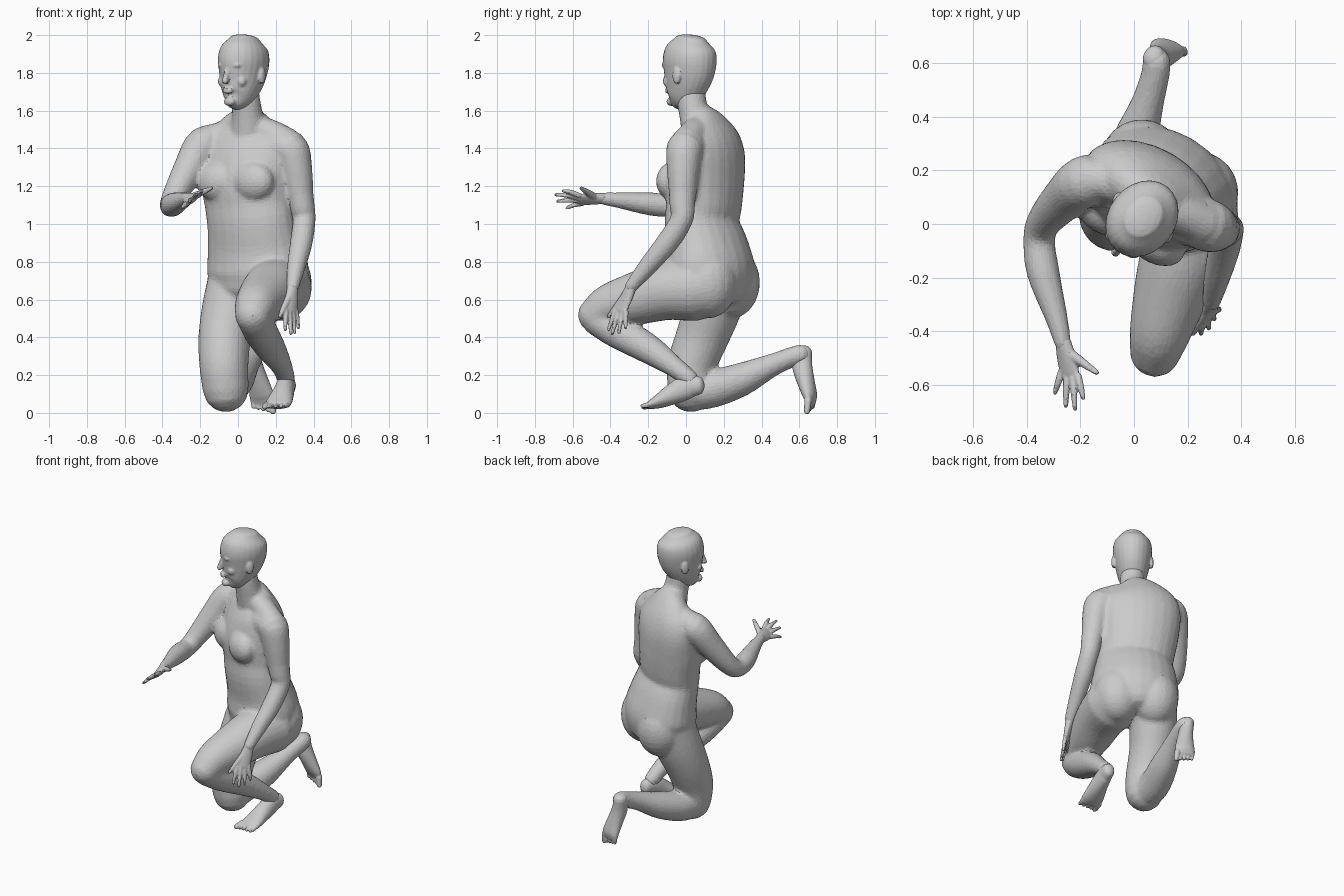
import bpy, bmesh, math
from mathutils import Vector, Matrix

if "Cube" in bpy.data.objects:
    bpy.data.objects.remove(bpy.data.objects["Cube"], do_unlink=True)

skin = bpy.data.materials.new("plain_grey")
skin.use_nodes = True
GREY = (0.6, 0.6, 0.6, 1)
skin.diffuse_color = GREY
skin.node_tree.nodes["Principled BSDF"].inputs["Base Color"].default_value = GREY

SIDES, STEPS = 24, 4


def loft(bm, stations, side=(1, 0, 0), cap=1.0):
    """Smooth tube through stations (x, y, z, half width[, half depth]) with rounded ends."""
    pts = [Vector((*s, s[3]) if len(s) == 4 else s) for s in stations]
    padded = [pts[0] * 2 - pts[1]] + pts + [pts[-1] * 2 - pts[-2]]
    path = []
    for a, b, c, d in zip(padded, padded[1:], padded[2:], padded[3:]):
        for k in range(STEPS):
            t = k / STEPS
            path.append((b * 2 + (c - a) * t + (a * 2 - b * 5 + c * 4 - d) * t ** 2
                         + (b * 3 - a - c * 3 + d) * t ** 3) * 0.5)
    path.append(pts[-1])
    centres = [Vector(p[:3]) for p in path]
    rings = []
    last = len(path) - 1
    for i, p in enumerate(path):
        tangent = (centres[min(i + 1, last)] - centres[max(i - 1, 0)]).normalized()
        rings.append((centres[i], tangent, p[3], p[4]))

    def end_cap(ring, sign):
        c, t, a, b = ring
        for angle in (math.radians(d) for d in (30, 55, 78)):
            shrink = math.cos(angle)
            yield c + t * sign * cap * min(a, b) * math.sin(angle), t, a * shrink, b * shrink

    rings = list(end_cap(rings[0], -1))[::-1] + rings + list(end_cap(rings[-1], 1))
    loops = []
    for c, t, a, b in rings:
        u = Vector(side)
        u = (u - t * u.dot(t)).normalized()
        v = t.cross(u)
        angles = [2 * math.pi * k / SIDES for k in range(SIDES)]
        loops.append([bm.verts.new(c + u * a * math.cos(q) + v * b * math.sin(q)) for q in angles])
    for lo, hi in zip(loops, loops[1:]):
        for k in range(SIDES):
            n = (k + 1) % SIDES
            bm.faces.new((lo[k], lo[n], hi[n], hi[k]))
    bm.faces.new(loops[0][::-1])
    bm.faces.new(loops[-1])


def place(centre, yaw, side, forward, z):
    """Point measured sideways and forward from a turned body centre."""
    offset = Matrix.Rotation(-yaw, 3, 'Z') @ Vector((side, -forward, 0))
    return Vector((centre[0] + offset.x, centre[1] + offset.y, z))


def blob(bm, position, yaw, size):
    matrix = (Matrix.Translation(position) @ Matrix.Rotation(-yaw, 4, 'Z')
              @ Matrix.Diagonal((*size, 1)))
    bmesh.ops.create_uvsphere(bm, u_segments=20, v_segments=14, radius=1, matrix=matrix)


def fuse(name, bm, voxel, smoothing, keep):
    """Melt the overlapping lofts into one faceted skin."""
    bmesh.ops.recalc_face_normals(bm, faces=bm.faces)
    mesh = bpy.data.meshes.new(name)
    bm.to_mesh(mesh)
    bm.free()
    obj = bpy.data.objects.new(name, mesh)
    bpy.context.collection.objects.link(obj)
    remesh = obj.modifiers.new("blend", 'REMESH')
    remesh.mode = 'VOXEL'
    remesh.voxel_size = voxel
    smooth = obj.modifiers.new("soften", 'SMOOTH')
    smooth.factor, smooth.iterations = 0.5, smoothing
    obj.modifiers.new("facets", 'DECIMATE').ratio = keep
    bpy.context.view_layer.update()
    evaluated = obj.evaluated_get(bpy.context.evaluated_depsgraph_get())
    result = bpy.data.meshes.new_from_object(evaluated)
    obj.modifiers.clear()
    obj.data = result
    result.name = name
    result.materials.clear()
    result.materials.append(skin)
    for face in result.polygons:
        face.use_smooth = False
        face.material_index = 0
    return obj


# Torso and neck, turned towards the right
TURN = math.radians(30)
across = place((0, 0), TURN, 1, 0, 0)
bm = bmesh.new()
loft(bm, [(.1, .13, .64, .255, .2), (.105, .13, .75, .285, .22), (.09, .115, .87, .27, .2),
          (.07, .085, 1, .25, .178), (.06, .095, 1.1, .25, .182), (.05, .1, 1.22, .262, .188),
          (.055, .115, 1.36, .27, .17), (.055, .115, 1.45, .245, .14), (.055, .1, 1.52, .17, .1),
          (.05, .065, 1.57, .095, .08)], across, cap=.4)
loft(bm, [(.06, .08, 1.48, .105), (.05, .045, 1.58, .082), (.04, .03, 1.66, .077),
          (.03, .03, 1.78, .07)], across)
for mirror in (-1, 1):
    blob(bm, place((.05, .1), TURN, .11 * mirror, .13, 1.225), TURN, (.12, .08, .105))
    blob(bm, place((.105, .13), TURN, .12 * mirror, -.055, .69), TURN, (.155, .155, .19))

# Sloping shoulders, right arm reaching forward, left upper arm hanging
loft(bm, [(.06, .07, 1.52, .07), (-.06, .15, 1.475, .075), (-.17, .17, 1.44, .08)])
loft(bm, [(.06, .07, 1.52, .07), (.17, .04, 1.48, .075), (.26, 0, 1.43, .08)])
loft(bm, [(-.08, .17, 1.42, .09), (-.18, .16, 1.42, .098), (-.255, .1, 1.3, .085),
          (-.335, .01, 1.15, .066), (-.355, -.06, 1.1, .06), (-.34, -.18, 1.105, .062),
          (-.29, -.35, 1.125, .043), (-.265, -.45, 1.135, .032)])
loft(bm, [(.18, .03, 1.4, .1), (.272, -.005, 1.4, .1), (.305, -.015, 1.3, .088),
          (.328, -.018, 1.15, .072)])

# Right leg kneeling, left leg bent in front
loft(bm, [(0, .18, .7, .16), (-.04, .14, .55, .152), (-.07, .085, .4, .14),
          (-.075, .03, .25, .13), (-.065, .025, .125, .122)])
loft(bm, [(-.065, .03, .115, .105), (-.05, .15, .13, .1), (0, .3, .18, .088),
          (.05, .45, .25, .062), (.08, .56, .295, .054), (.085, .605, .31, .054)])
loft(bm, [(.22, .05, .66, .175), (.185, -.1, .65, .16), (.14, -.25, .61, .142),
          (.098, -.4, .57, .116), (.08, -.475, .52, .098)])
loft(bm, [(.085, -.47, .5, .09), (.12, -.36, .43, .09), (.175, -.2, .34, .079),
          (.23, -.07, .25, .057), (.255, .02, .18, .048)])
fuse("body", bm, .011, 12, .16)

bm = bmesh.new()
loft(bm, [(.32, -.018, 1.2, .074), (.338, -.02, 1.1, .067), (.35, -.025, 1.02, .06),
          (.335, -.1, .9, .059), (.31, -.2, .78, .049), (.29, -.29, .67, .034)])
fuse("left_lower_arm", bm, .009, 3, .16)

# Head, turned a little further than the torso
LOOK = math.radians(38)
SKULL = (.03, .02)
bm = bmesh.new()
profile = [(.09, 1.635, .042, .042), (.058, 1.67, .08, .09), (.028, 1.73, .102, .12),
           (.008, 1.8, .117, .145), (0, 1.87, .126, .153), (-.003, 1.93, .114, .139),
           (-.008, 1.977, .075, .092)]
loft(bm, [(*place(SKULL, LOOK, 0, forward, z), a, b) for forward, z, a, b in profile],
     place((0, 0), LOOK, 1, 0, 0), cap=.34)
loft(bm, [(*place(SKULL, LOOK, 0, .14, 1.82), .013), (*place(SKULL, LOOK, 0, .158, 1.77), .015),
          (*place(SKULL, LOOK, 0, .16, 1.758), .018)])
for z in (1.699, 1.713):
    blob(bm, place(SKULL, LOOK, 0, .14, z), LOOK, (.032, .014, .009))
blob(bm, place(SKULL, LOOK, 0, .122, 1.648), LOOK, (.034, .024, .024))
for mirror in (-1, 1):
    blob(bm, place(SKULL, LOOK, .042 * mirror, .125, 1.84), LOOK, (.036, .02, .013))
    blob(bm, place(SKULL, LOOK, .06 * mirror, .1, 1.755), LOOK, (.03, .025, .03))
    blob(bm, place(SKULL, LOOK, .122 * mirror, -.005, 1.785), LOOK, (.013, .025, .044))
fuse("head", bm, .007, 4, .25)


def hand(name, wrist, index, pinky, tips, thumb):
    """Palm, four fingers from index to pinky, and a thumb."""
    wrist, index, pinky = Vector(wrist), Vector(index), Vector(pinky)
    middle = (index + pinky) / 2
    side = index - pinky
    palm = side.length / 2
    bm = bmesh.new()
    loft(bm, [(*wrist, .031, .028), (*wrist.lerp(middle, .5), palm * .95, .022),
              (*middle, palm, .016)], side, cap=.6)
    for k, tip in enumerate(tips):
        root = index.lerp(pinky, (k + .2) / 3.4)
        bend = root.lerp(Vector(tip), .5) + Vector((0, 0, .005))
        loft(bm, [(*root, .014), (*bend, .013), (*tip, .009)], side)
    base = wrist.lerp(index, .3)
    loft(bm, [(*base, .02), (*base.lerp(Vector(thumb), .55), .016), (*thumb, .01)])
    fuse(name, bm, .006, 2, .35)


hand("right_hand", (-.265, -.44, 1.135), (-.205, -.57, 1.155), (-.275, -.55, 1.105),
     [(-.19, -.65, 1.175), (-.22, -.69, 1.155), (-.255, -.68, 1.12), (-.295, -.63, 1.085)],
     (-.14, -.555, 1.19))
hand("left_hand", (.29, -.29, .67), (.25, -.375, .54), (.31, -.315, .54),
     [(.25, -.41, .44), (.28, -.39, .42), (.3, -.355, .425), (.32, -.32, .45)],
     (.22, -.41, .51))


def foot(name, stations, medial, toe_direction):
    """Heel to ball loft with five toes, the big toe on the medial side."""
    bm = bmesh.new()
    loft(bm, stations, medial, cap=.8)
    ball, half = Vector(stations[-1][:3]), stations[-1][3]
    direction, medial = Vector(toe_direction).normalized(), Vector(medial)
    for k in range(5):
        root = ball + medial * half * (.8 - .4 * k)
        length = .055 - .006 * k
        radius = .02 if k == 0 else .014
        loft(bm, [(*root, radius), (*(root + direction * length), radius * .8)], medial)
    fuse(name, bm, .006, 3, .3)


foot("left_foot", [(.268, .066, .145, .04, .05), (.255, .01, .14, .047, .066),
                   (.238, -.07, .1, .058, .056), (.22, -.14, .062, .07, .038),
                   (.208, -.185, .042, .072, .023)], (-.96, .27, 0), (-.2, -.9, -.15))
foot("right_foot", [(.075, .62, .325, .042, .048), (.085, .615, .25, .046, .054),
                    (.108, .635, .165, .056, .046), (.125, .655, .095, .067, .036),
                    (.13, .66, .062, .066, .023)], (.95, -.27, 0), (.1, -.1, -1))
